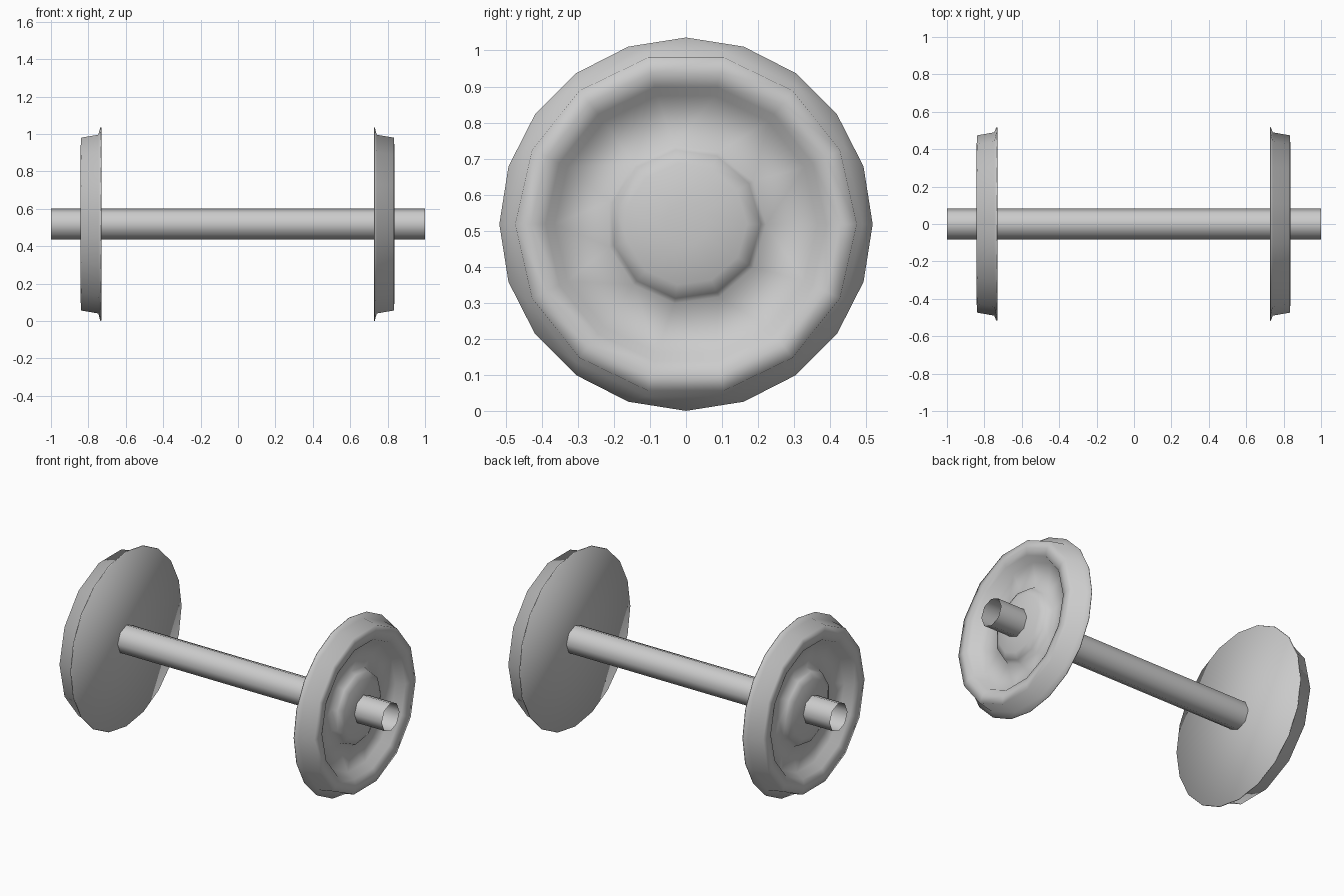
import bpy, bmesh
from math import sin, cos, tau, radians

if "Cube" in bpy.data.objects:
    bpy.data.objects.remove(bpy.data.objects["Cube"])

CENTRE_Z = 0.518

# Wheel rings: distance outward from the back face, radius, number of sides
WHEEL_RINGS = [
    (0.000, 0.516, 20),   # flange back edge
    (0.005, 0.518, 20),   # flange tip
    (0.016, 0.490, 14),   # flange root
    (0.107, 0.474, 14),   # tread
    (0.110, 0.430, 14),   # rim face
    (0.098, 0.390, 14),   # rim inner edge
    (0.050, 0.365, 14),   # dished web, outer
    (0.036, 0.222, 11),   # dished web, inner
    (0.066, 0.208, 11),   # hub edge
    (0.084, 0.170, 11),   # hub shoulder
    (0.098, 0.060, 11),   # hub crown
]


def loft(name, rings, smooth_angle, side=1, capped=True):
    """Bridge a series of x-axis rings; side = -1 mirrors the result."""
    bm = bmesh.new()
    loops = []
    for x, r, n in rings:
        vs = [bm.verts.new((x, r * cos(tau * i / n), CENTRE_Z + r * sin(tau * i / n)))
              for i in range(n)]
        loops.append((vs, [bm.edges.new((vs[i], vs[(i + 1) % n])) for i in range(n)]))
    for (_, a), (_, b) in zip(loops, loops[1:]):
        bmesh.ops.bridge_loops(bm, edges=a + b)
    if capped:
        bm.faces.new(loops[0][0])
        bm.faces.new(loops[-1][0])
    for v in bm.verts:
        v.co.x *= side
    bmesh.ops.recalc_face_normals(bm, faces=bm.faces)
    mesh = bpy.data.meshes.new(name)
    bm.to_mesh(mesh)
    bm.free()
    obj = bpy.data.objects.new(name, mesh)
    bpy.context.collection.objects.link(obj)
    bpy.ops.object.select_all(action='DESELECT')
    obj.select_set(True)
    bpy.context.view_layer.objects.active = obj
    bpy.ops.object.shade_smooth_by_angle(angle=radians(smooth_angle))


# Open-ended axle tube running the full length
loft("axle", [(-1.0, 0.083, 8), (1.0, 0.083, 8)], 50, capped=False)

# Two flanged wheels, flanges facing inward
for name, side, back in (("left_wheel", -1, 0.731), ("right_wheel", 1, 0.726)):
    loft(name, [(back + x, r, n) for x, r, n in WHEEL_RINGS], 180, side)
